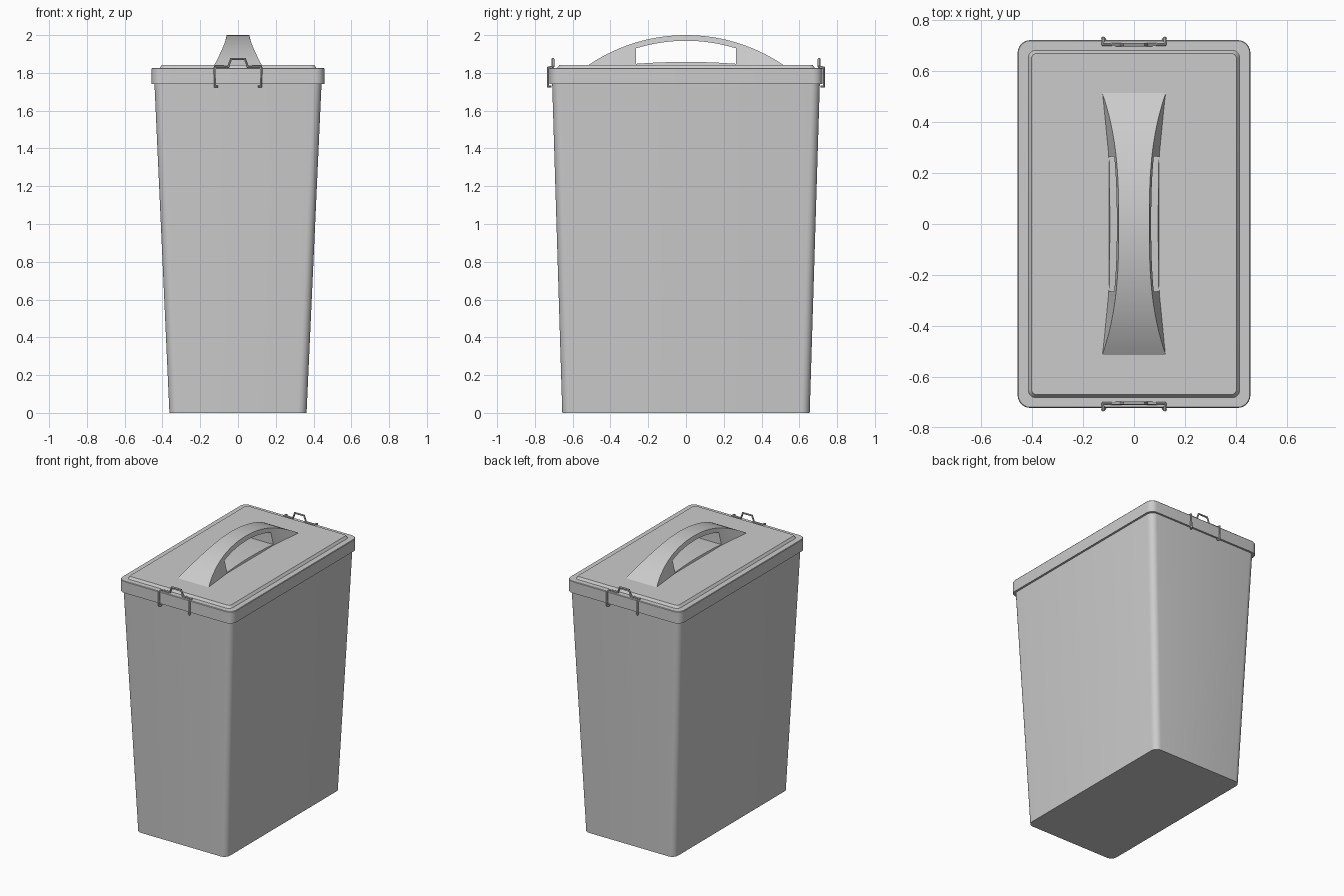
import bpy, bmesh, math
from mathutils import Vector

cube = bpy.data.objects.get("Cube")
if cube:
    bpy.data.objects.remove(cube, do_unlink=True)

grey = bpy.data.materials.new("plain grey plastic")
grey.use_nodes = True
grey.diffuse_color = (0.6, 0.6, 0.6, 1)
grey.node_tree.nodes["Principled BSDF"].inputs["Base Color"].default_value = (0.6, 0.6, 0.6, 1)


def smooth(obj):
    bpy.ops.object.select_all(action='DESELECT')
    obj.select_set(True)
    bpy.context.view_layer.objects.active = obj
    bpy.ops.object.shade_smooth_by_angle(angle=math.radians(30))


def loft(name, rings):
    """Skin a list of closed rings and cap both ends."""
    bm = bmesh.new()
    loops = [[bm.verts.new(p) for p in ring] for ring in rings]
    count = len(loops[0])
    for a, b in zip(loops, loops[1:]):
        for i in range(count):
            j = (i + 1) % count
            bm.faces.new((a[i], a[j], b[j], b[i]))
    bm.faces.new(loops[0][::-1])
    bm.faces.new(loops[-1])
    bmesh.ops.recalc_face_normals(bm, faces=bm.faces)
    mesh = bpy.data.meshes.new(name)
    bm.to_mesh(mesh)
    bm.free()
    mesh.materials.append(grey)
    obj = bpy.data.objects.new(name, mesh)
    bpy.context.collection.objects.link(obj)
    return obj


def rounded(hx, hy, r, z, steps=6):
    """Rounded rectangle ring at height z."""
    ring = []
    for k, (sx, sy) in enumerate([(1, 1), (-1, 1), (-1, -1), (1, -1)]):
        for i in range(steps + 1):
            a = math.pi / 2 * (k + i / steps)
            ring.append((sx * (hx - r) + r * math.cos(a), sy * (hy - r) + r * math.sin(a), z))
    return ring


# Tapered bin
body = loft("bin_body", [rounded(0.363, 0.655, 0.045, 0), rounded(0.443, 0.709, 0.045, 1.76)])
smooth(body)

# Lid with overhanging rim and raised centre panel
lid = loft("lid", [
    rounded(0.457, 0.722, 0.05, 1.74),
    rounded(0.457, 0.722, 0.05, 1.822),
    rounded(0.454, 0.719, 0.047, 1.826),
    rounded(0.415, 0.682, 0.03, 1.826),
    rounded(0.402, 0.67, 0.02, 1.843),
])
smooth(lid)

# Arched handle, flaring towards both ends
HALF, BASE, RADIUS = 0.515, 1.838, 0.92
WINDOW = 0.265


def handle_section(y):
    t = abs(y) / HALF
    top = 2.0 - RADIUS + math.sqrt(RADIUS ** 2 - y * y)
    top_w = 0.06 + 0.065 * t ** 2.8
    base_w = 0.10 + 0.025 * max(0, (abs(y) - WINDOW) / (HALF - WINDOW))
    return [(-base_w, y, BASE), (base_w, y, BASE), (top_w, y, top), (-top_w, y, top)]


N = 32
handle = loft("handle", [handle_section(HALF * (2 * i / N - 1)) for i in range(N + 1)])

# Grip opening cut through the handle
ys = [WINDOW * (2 * i / 16 - 1) for i in range(17)]
lower = [(y, 1.848 + 0.01 * (1 - (y / WINDOW) ** 2)) for y in ys]
upper = [(y, 1.97 - 0.04 * (y / WINDOW) ** 2) for y in reversed(ys)]
cutter = loft("grip_cutter", [[(x, y, z) for y, z in lower + upper] for x in (-0.3, 0.3)])
cutter.hide_render = True
cut = handle.modifiers.new("grip opening", 'BOOLEAN')
cut.operation = 'DIFFERENCE'
cut.solver = 'EXACT'
cut.object = cutter
bpy.ops.object.select_all(action='DESELECT')
handle.select_set(True)
bpy.context.view_layer.objects.active = handle
bpy.ops.object.modifier_apply(modifier=cut.name)
bpy.data.objects.remove(cutter, do_unlink=True)
smooth(handle)

# Bent wire clips at both ends
half_wire = [(0.11, 0.715, 1.728), (0.122, 0.73, 1.728), (0.122, 0.73, 1.828),
             (0.122, 0.704, 1.832), (0.052, 0.704, 1.832), (0.037, 0.704, 1.874)]
wire = half_wire + [(-x, y, z) for x, y, z in reversed(half_wire)]
for name, side in (("front_clip", -1), ("back_clip", 1)):
    curve = bpy.data.curves.new(name, 'CURVE')
    curve.dimensions = '3D'
    curve.bevel_depth = 0.007
    curve.bevel_resolution = 1
    curve.use_fill_caps = True
    spline = curve.splines.new('POLY')
    spline.points.add(len(wire) - 1)
    for point, (x, y, z) in zip(spline.points, wire):
        point.co = (x, side * y, z, 1)
    curve.materials.append(grey)
    clip = bpy.data.objects.new(name, curve)
    bpy.context.collection.objects.link(clip)
    bpy.ops.object.select_all(action='DESELECT')
    clip.select_set(True)
    bpy.context.view_layer.objects.active = clip
    bpy.ops.object.convert(target='MESH')
    smooth(bpy.context.view_layer.objects.active)
